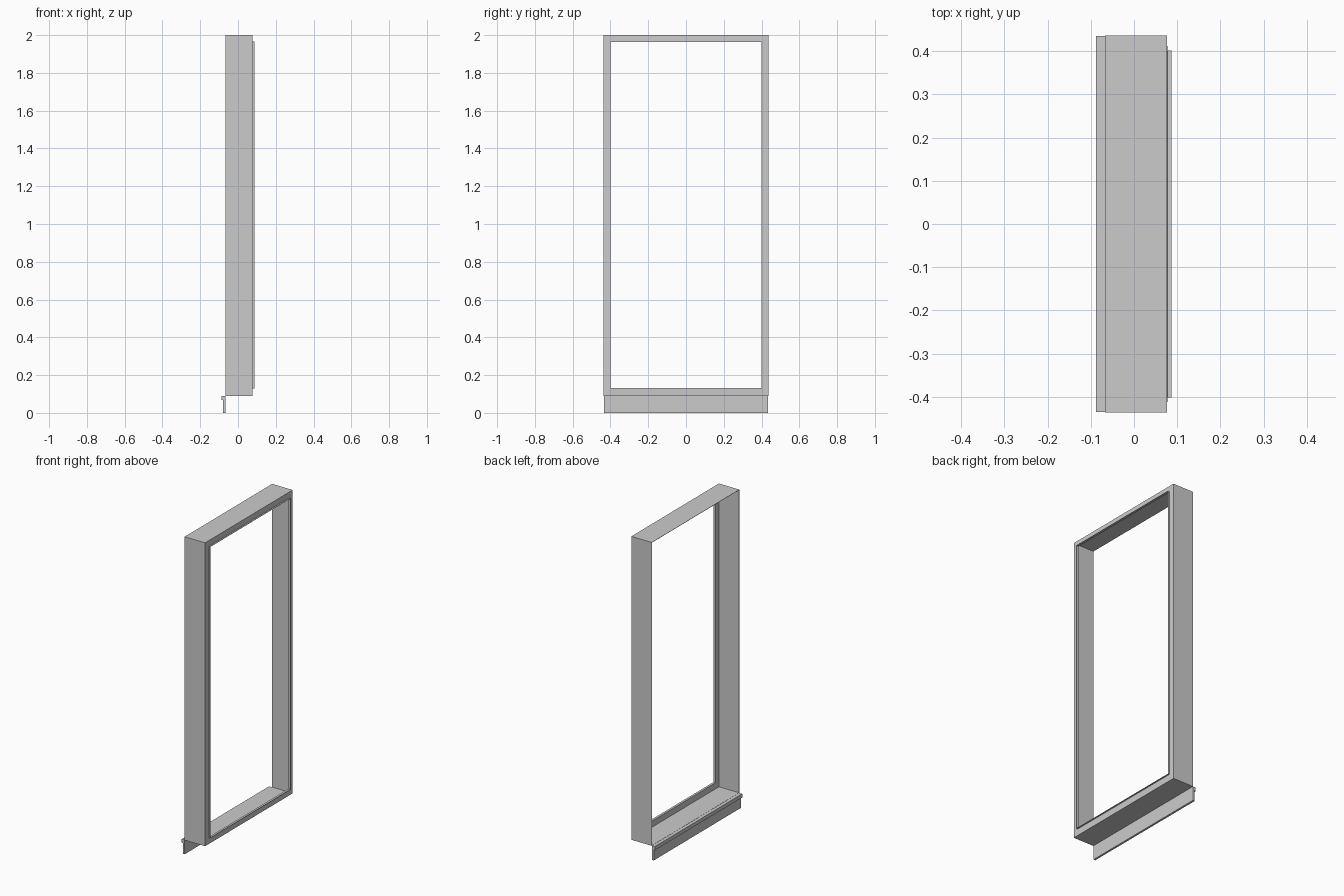
import bpy

if "Cube" in bpy.data.objects:
    bpy.data.objects.remove(bpy.data.objects["Cube"])

OUT_Y, IN_Y = 0.435, 0.40        # half widths of casing and opening
OUT_Z, IN_Z = (0.09, 2.0), (0.13, 1.965)
BACK, FACE, LIP = -0.067, 0.075, 0.087


def make_object(name, verts, faces):
    mesh = bpy.data.meshes.new(name)
    mesh.from_pydata(verts, [], faces)
    mesh.update()
    obj = bpy.data.objects.new(name, mesh)
    bpy.context.collection.objects.link(obj)
    return obj


def ring(x, y, z):
    return [(x, -y, z[0]), (x, y, z[0]), (x, y, z[1]), (x, -y, z[1])]


# Folded sheet casing: outer jambs, inward return and projecting lip
rings = [ring(BACK, OUT_Y, OUT_Z), ring(FACE, OUT_Y, OUT_Z),
         ring(FACE, IN_Y, IN_Z), ring(LIP, IN_Y, IN_Z)]
verts = [v for r in rings for v in r]
faces = [(4 * k + i, 4 * k + (i + 1) % 4, 4 * k + 4 + (i + 1) % 4, 4 * k + 4 + i)
         for k in range(3) for i in range(4)]
casing = make_object("sheet_casing", verts, faces)
solid = casing.modifiers.new("sheet_thickness", 'SOLIDIFY')
solid.thickness = 0.002
solid.offset = 0
solid.use_even_offset = True

# Sill drip: nosing with a skirt hanging below it
profile = [(BACK, 0.0), (BACK, 0.09), (-0.088, 0.09), (-0.088, 0.067),
           (-0.08, 0.067), (-0.08, 0.0)]
n = len(profile)
verts = [(x, y, z) for y in (-OUT_Y, OUT_Y) for x, z in profile]
faces = [tuple(range(n)), tuple(reversed(range(n, 2 * n)))]
faces += [(i, i + n, (i + 1) % n + n, (i + 1) % n) for i in range(n)]
make_object("sill_drip_skirt", verts, faces)
